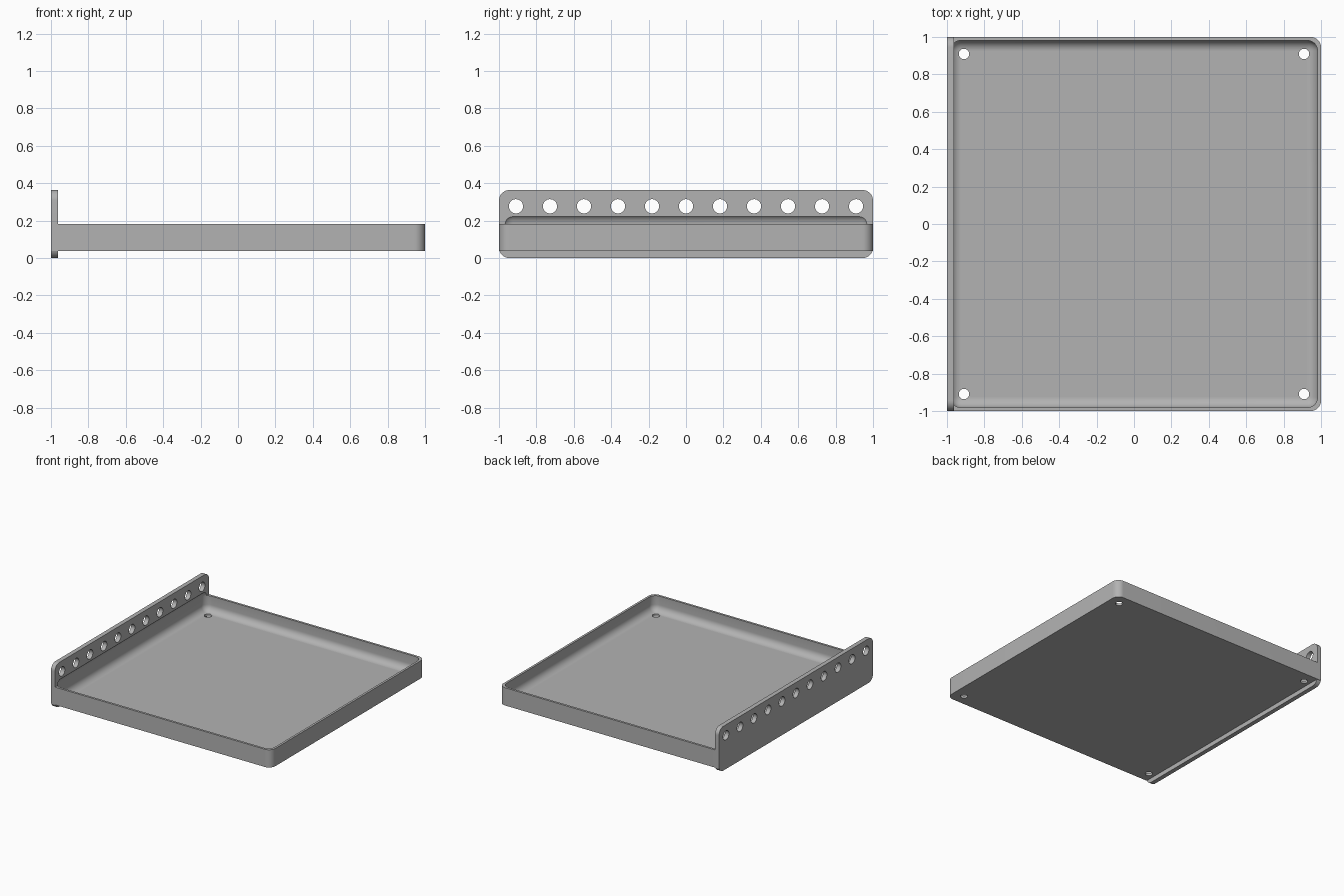
import bpy, bmesh, math
from mathutils import Matrix, Vector

default = bpy.data.objects.get("Cube")
if default:
    bpy.data.objects.remove(default, do_unlink=True)

grey = bpy.data.materials.new("plain grey")
grey.use_nodes = True
colour = (0.45, 0.45, 0.45, 1)
grey.diffuse_color = colour
grey.node_tree.nodes["Principled BSDF"].inputs["Base Color"].default_value = colour

U = 2 / 11            # hole pitch
WALL = U / 10         # tray wall and floor
PLATE = U / 5         # upright plate thickness
ROUND = U * 0.31      # corner radius


def finish(name, bm):
    mesh = bpy.data.meshes.new(name)
    bm.to_mesh(mesh)
    bm.free()
    mesh.materials.append(grey)
    obj = bpy.data.objects.new(name, mesh)
    bpy.context.collection.objects.link(obj)
    return obj


def rounded_box(name, low, high, pick):
    """Box between two corners, with the picked edges rounded."""
    bm = bmesh.new()
    low, high = Vector(low), Vector(high)
    bmesh.ops.create_cube(bm, size=1)
    for v in bm.verts:
        v.co = [(low[i] + high[i]) / 2 + v.co[i] * (high[i] - low[i]) for i in range(3)]
    edges = [e for e in bm.edges if pick(e.verts[0].co, e.verts[1].co)]
    bmesh.ops.bevel(bm, geom=edges, offset=ROUND, segments=10, profile=0.5, affect='EDGES')
    return finish(name, bm)


def drills(name, points, radius, axis):
    """A set of cylinders used to drill holes."""
    bm = bmesh.new()
    turn = Matrix.Rotation(math.pi / 2, 4, 'Y') if axis == 'X' else Matrix()
    for p in points:
        bmesh.ops.create_cone(bm, cap_ends=True, segments=32, radius1=radius, radius2=radius,
                              depth=0.16, matrix=Matrix.Translation(p) @ turn)
    return finish(name, bm)


def combine(target, tool, operation):
    mod = target.modifiers.new(tool.name, 'BOOLEAN')
    mod.operation, mod.solver, mod.object = operation, 'EXACT', tool
    bpy.context.view_layer.objects.active = target
    bpy.ops.object.modifier_apply(modifier=mod.name)
    bpy.data.objects.remove(tool, do_unlink=True)


# Tray body, rounded on its free vertical corners
tray = rounded_box("shelf_tray", (-1, -1, PLATE), (1, 1, U),
                   lambda a, b: abs(a.z - b.z) > 0.01 and a.x > 0)

# Upright mounting plate, rounded at its four corners
plate = rounded_box("mounting_plate", (-1, -1, 0), (-1 + PLATE, 1, 2 * U),
                    lambda a, b: abs(a.x - b.x) > 0.01)
combine(tray, plate, 'UNION')

# Hollow with rounded bottom, also scooping the foot of the plate
inner = 1 - WALL
hollow = rounded_box("hollow_cutter", (-inner, -inner, PLATE + WALL),
                     (inner, inner, PLATE + WALL + U), lambda a, b: True)
combine(tray, hollow, 'DIFFERENCE')

# Row of holes through the plate
row = [(-1 + PLATE / 2, i * U, 1.5 * U + 0.004) for i in range(-5, 6)]
combine(tray, drills("plate_drills", row, 0.038, 'X'), 'DIFFERENCE')

# Screw holes in the tray floor corners
corners = [(x * 5 * U, y * 5 * U, PLATE) for x in (-1, 1) for y in (-1, 1)]
combine(tray, drills("floor_drills", corners, 0.028, 'Z'), 'DIFFERENCE')

# Smooth rounds, crisp edges
bpy.ops.object.select_all(action='DESELECT')
tray.select_set(True)
bpy.context.view_layer.objects.active = tray
bpy.ops.object.shade_smooth_by_angle(angle=math.radians(30))
